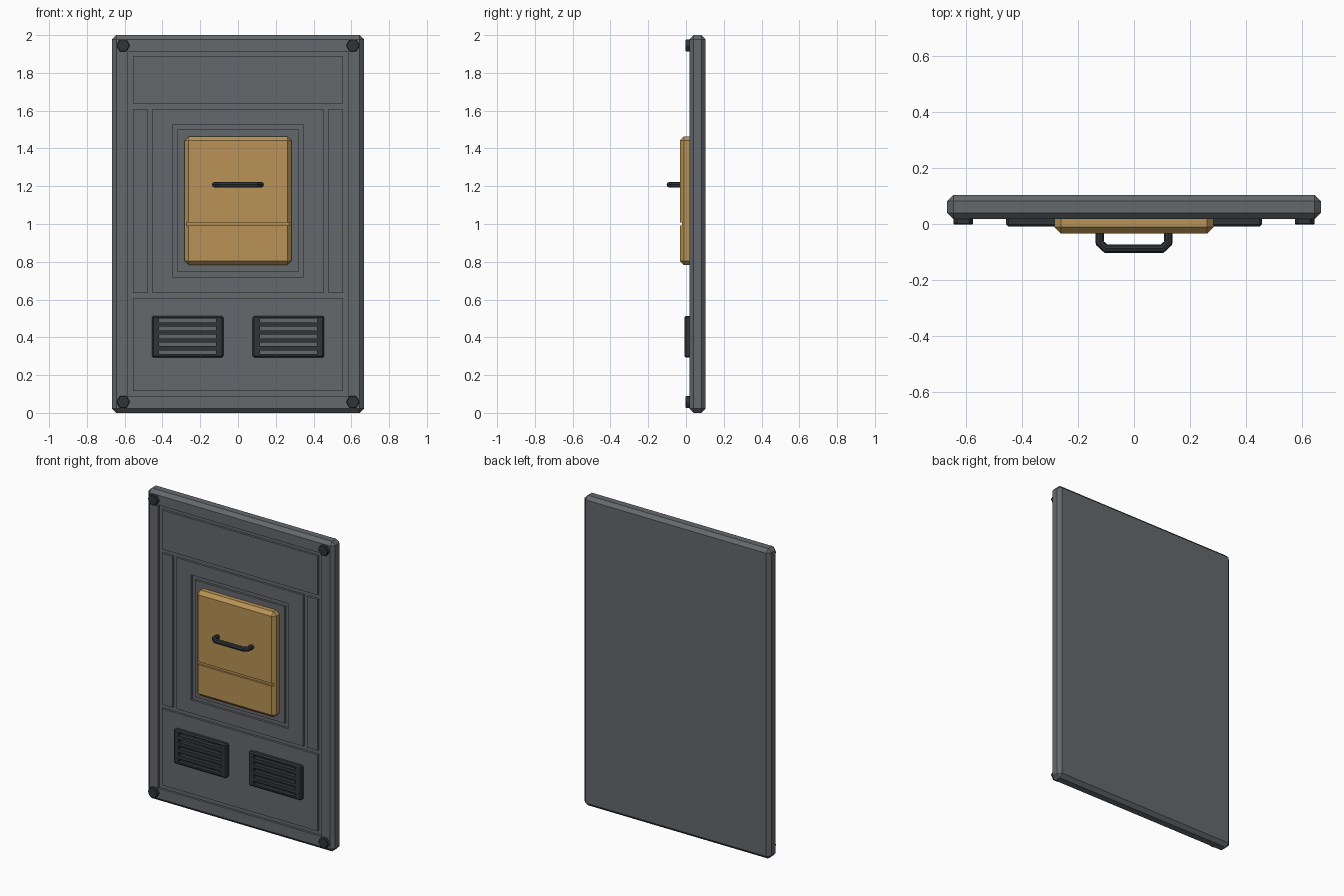
import bpy, bmesh, math
from mathutils import Matrix

if "Cube" in bpy.data.objects:
    bpy.data.objects.remove(bpy.data.objects["Cube"])

FRONT = 0.018   # y of the plate's front face
FLOOR = 0.032   # y of the groove bottoms


def material(name, color):
    m = bpy.data.materials.new(name)
    m.diffuse_color = (*color, 1)
    m.use_nodes = True
    m.node_tree.nodes["Principled BSDF"].inputs["Base Color"].default_value = m.diffuse_color
    return m


STEEL = material("steel", (0.13, 0.14, 0.15))
DARK = material("dark_metal", (0.03, 0.035, 0.04))
OCHRE = material("ochre_paint", (0.48, 0.29, 0.09))


def finish(name, bm, mat):
    bmesh.ops.recalc_face_normals(bm, faces=bm.faces)
    me = bpy.data.meshes.new(name)
    bm.to_mesh(me)
    bm.free()
    ob = bpy.data.objects.new(name, me)
    bpy.context.collection.objects.link(ob)
    if mat:
        me.materials.append(mat)
    return ob


def box(name, x, y, z, mat=None, bevel=0.0):
    """Box from (min, max) ranges, optionally chamfered."""
    bm = bmesh.new()
    bmesh.ops.create_cube(bm, size=1)
    for v in bm.verts:
        for i, (lo, hi) in enumerate((x, y, z)):
            v.co[i] = hi if v.co[i] > 0 else lo
    if bevel:
        bmesh.ops.bevel(bm, geom=bm.edges[:], offset=bevel, segments=1,
                        profile=0.5, affect='EDGES')
    return finish(name, bm, mat)


def cut(target, x, y, z):
    """Subtract a box from the target and discard the cutter."""
    cutter = box("cutter", x, y, z)
    cutter.hide_render = True
    mod = target.modifiers.new("cut", 'BOOLEAN')
    mod.operation, mod.solver, mod.object = 'DIFFERENCE', 'EXACT', cutter
    bpy.context.view_layer.objects.active = target
    bpy.ops.object.modifier_apply(modifier=mod.name)
    bpy.data.objects.remove(cutter)


# main slab with a recessed field
slab = box("wall_slab", (-0.666, 0.666), (FRONT, 0.104), (0, 2), STEEL, 0.022)
cut(slab, (-0.583, 0.583), (-0.1, FLOOR), (0.088, 1.914))

# raised panels, separated by grooves
LAYER = (FRONT, FLOOR + 0.01)
box("upper_panel", (-0.555, 0.555), LAYER, (1.637, 1.89), STEEL)
box("lower_panel", (-0.555, 0.555), LAYER, (0.115, 0.608), STEEL)
for side, s in (("left", -1), ("right", 1)):
    box(side + "_strip", sorted((s * 0.48, s * 0.555)), LAYER, (0.635, 1.61), STEEL)
surround = box("door_surround", (-0.453, 0.453), LAYER, (0.635, 1.61), STEEL)
cut(surround, (-0.348, 0.348), (-0.1, 0.1), (0.72, 1.527))
box("door_backing", (-0.321, 0.321), LAYER, (0.747, 1.5), STEEL)

# hatch door with a cross groove
door = box("hatch_door", (-0.283, 0.283), (-0.033, 0.04), (0.782, 1.463), OCHRE, 0.022)
cut(door, (-0.4, 0.4), (-0.1, -0.021), (0.991, 1.009))

# handle: octagonal tube along a bent path
curve = bpy.data.curves.new("handle_path", 'CURVE')
curve.dimensions = '3D'
curve.bevel_depth = 0.0155
curve.bevel_resolution = 2
curve.use_fill_caps = True
half = [(0.122, -0.025), (0.122, -0.068), (0.1, -0.088)]
points = [(-x, y) for x, y in half] + half[::-1]
spline = curve.splines.new('POLY')
spline.points.add(len(points) - 1)
for p, (x, y) in zip(spline.points, points):
    p.co = (x, y, 1.208, 1)
spline.use_smooth = False
handle = bpy.data.objects.new("handle", curve)
bpy.context.collection.objects.link(handle)
curve.materials.append(DARK)

# louvred vents
for side, s in (("left", -1), ("right", 1)):
    vent = box(side + "_vent", sorted((s * 0.078, s * 0.456)), (-0.009, FRONT + 0.01),
               (0.293, 0.513), DARK, 0.008)
    for i in range(5):
        z = 0.321 + i * 0.042
        cut(vent, sorted((s * 0.116, s * 0.418)), (-0.1, FRONT), (z - 0.01, z + 0.01))

# hexagonal corner bolts
for v, z in (("lower", 0.058), ("upper", 1.945)):
    for side, s in (("left", -1), ("right", 1)):
        bm = bmesh.new()
        turn = (Matrix.Translation((s * 0.608, 0.0115, z))
                @ Matrix.Rotation(math.pi / 2, 4, 'X'))
        bmesh.ops.create_cone(bm, cap_ends=True, segments=6, radius1=0.036,
                              radius2=0.036, depth=0.027,
                              matrix=turn @ Matrix.Rotation(math.pi / 2, 4, 'Z'))
        # put two hexagon points on the left and right
        if max(p.co.x for p in bm.verts) - s * 0.608 < 0.034:
            bmesh.ops.rotate(bm, verts=bm.verts, cent=(s * 0.608, 0, z),
                             matrix=Matrix.Rotation(math.pi / 6, 3, 'Y'))
        bmesh.ops.bevel(bm, geom=bm.edges[:], offset=0.003, segments=1,
                        profile=0.5, affect='EDGES')
        finish(f"{v}_{side}_bolt", bm, DARK)
